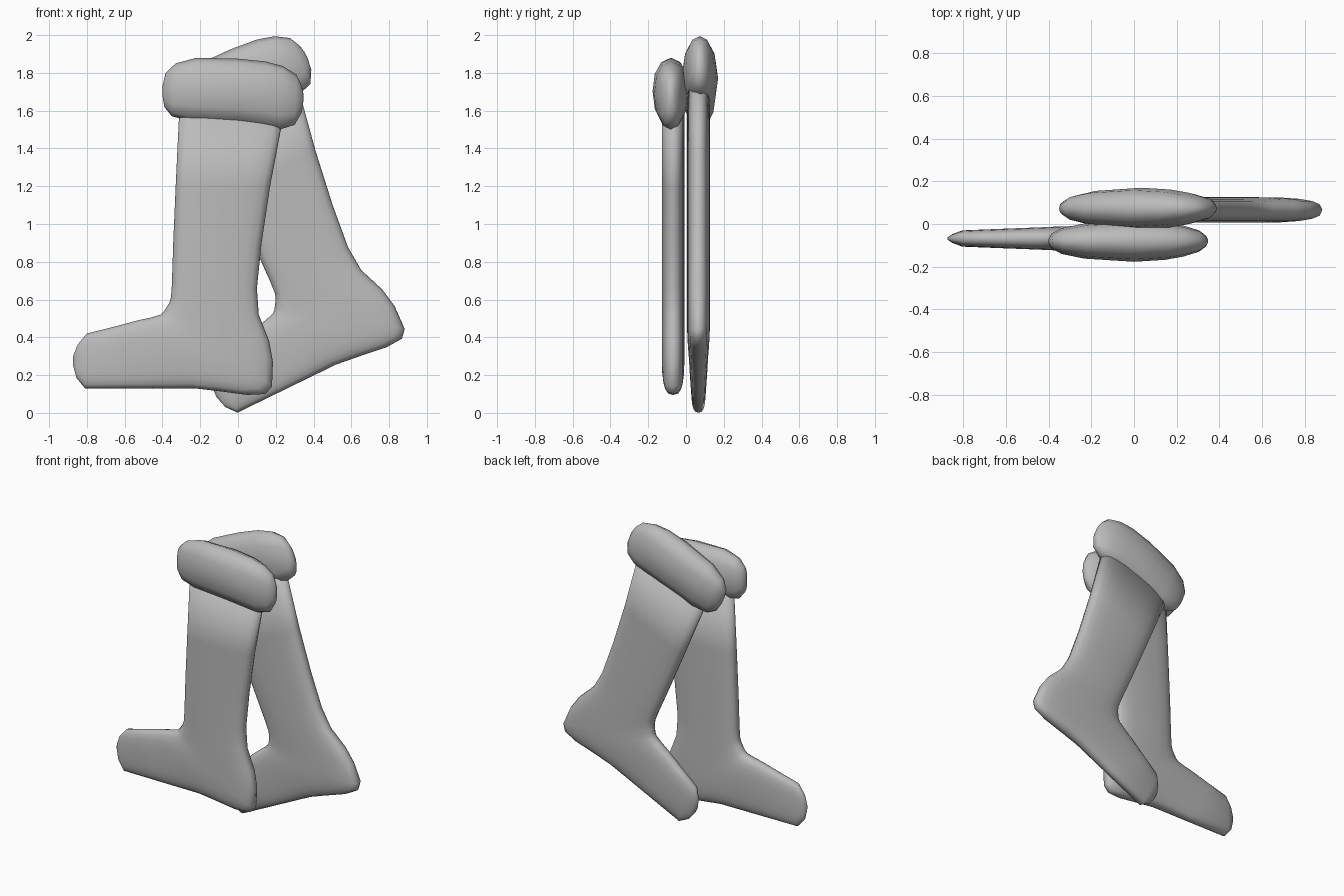
import bpy, bmesh, math
from mathutils import Matrix, Vector

cube = bpy.data.objects.get("Cube")
if cube:
    bpy.data.objects.remove(cube, do_unlink=True)

grey = bpy.data.materials.new("soft grey")
grey.use_nodes = True
grey.diffuse_color = (0.5, 0.5, 0.5, 1)
bsdf = grey.node_tree.nodes["Principled BSDF"]
bsdf.inputs["Base Color"].default_value = grey.diffuse_color
bsdf.inputs["Roughness"].default_value = 0.8


def power(v, e):
    return math.copysign(abs(v) ** e, v)


def loft(name, rings, sides, squareness, place):
    """Skin flattened rounded rings; each ring is (x, z) edge to (x, z) edge plus half depth."""
    bm = bmesh.new()
    loops = []
    for ax, az, bx, bz, depth in rings:
        a, b = Vector((ax, 0, az)), Vector((bx, 0, bz))
        mid, half = (a + b) / 2, (a - b) / 2
        loop = []
        for i in range(sides):
            t = math.tau * i / sides
            p = mid + half * power(math.cos(t), squareness)
            p.y = depth * power(math.sin(t), squareness)
            loop.append(bm.verts.new(p))
        loops.append(loop)
    for r, s in zip(loops, loops[1:]):
        for i in range(sides):
            j = (i + 1) % sides
            bm.faces.new((r[i], r[j], s[j], s[i]))
    bm.faces.new(loops[0])
    bm.faces.new(loops[-1])
    bmesh.ops.recalc_face_normals(bm, faces=bm.faces)
    mesh = bpy.data.meshes.new(name)
    bm.to_mesh(mesh)
    bm.free()
    mesh.materials.append(grey)
    obj = bpy.data.objects.new(name, mesh)
    bpy.context.collection.objects.link(obj)
    obj.matrix_world = place
    for poly in mesh.polygons:
        poly.use_smooth = True
    return obj


# Leg, heel fan and foot: shin/instep edge, then calf/sole edge
SOCK = [
    (-.31, 1.62, .24, 1.57, .06),
    (-.33, 1.2, .17, 1.2, .06),
    (-.343, .9, .125, .9, .06),
    (-.35, .68, .1, .66, .06),
    (-.355, .61, .11, .52, .06),
    (-.365, .58, .165, .38, .06),
    (-.375, .565, .185, .27, .06),
    (-.385, .55, .18, .14, .06),
    (-.395, .535, .145, .1, .06),
    (-.41, .52, .05, .095, .06),
    (-.46, .505, -.1, .115, .058),
    (-.53, .49, -.23, .13, .054),
    (-.66, .455, -.5, .13, .047),
    (-.8, .42, -.81, .13, .038),
    (-.85, .36, -.855, .185, .02),
    (-.873, .3, -.873, .25, .006),
]

# Puffy cuff: top edge, then bottom edge, from shin side to calf side
CUFF = [
    (-.4, 1.73, -.4, 1.68, .01),
    (-.383, 1.8, -.39, 1.62, .035),
    (-.33, 1.85, -.35, 1.57, .06),
    (-.22, 1.88, -.25, 1.545, .082),
    (0, 1.875, 0, 1.53, .097),
    (.15, 1.86, .14, 1.512, .088),
    (.24, 1.835, .22, 1.5, .073),
    (.31, 1.79, .3, 1.525, .05),
    (.338, 1.73, .337, 1.59, .025),
    (.346, 1.69, .346, 1.65, .008),
]

# Front sock stands flat; rear sock is the same shape pivoted onto its toe
upright = Matrix.Translation((0, 0, 0))
tilted = (Matrix.Translation((.2, 0, .612))
          @ Matrix.Rotation(math.radians(-26), 4, 'Y')
          @ Matrix.Translation((.36, 0, -.59)))

for side, pose, sock_y, cuff_y in (("front", upright, -.068, -.08),
                                   ("rear", tilted, .066, .073)):
    loft(side + "_sock", SOCK, 20, .7, Matrix.Translation((0, sock_y, 0)) @ pose)
    loft(side + "_cuff", CUFF, 12, .9, Matrix.Translation((0, cuff_y, 0)) @ pose)
